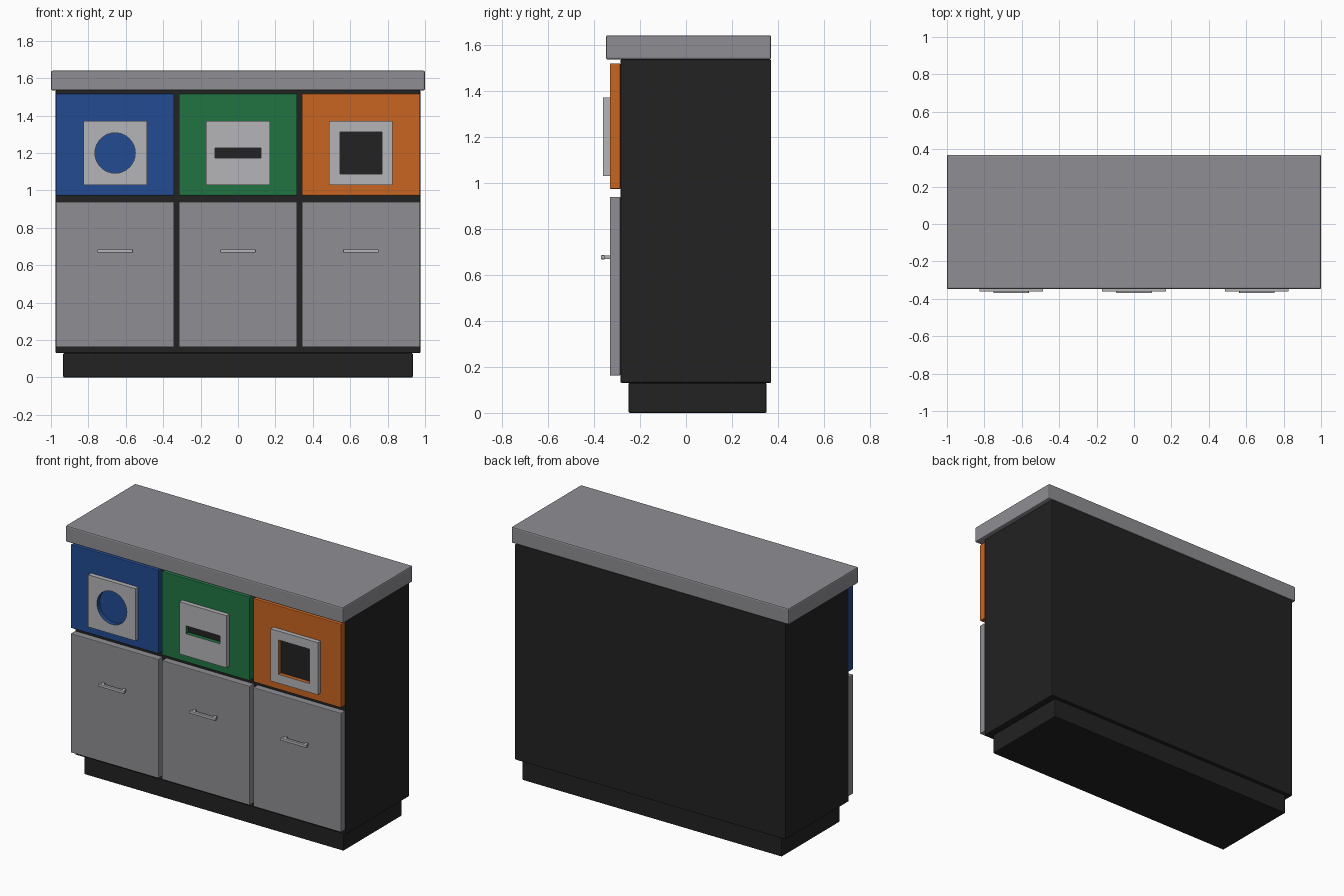
import bpy, bmesh, math

if "Cube" in bpy.data.objects:
    bpy.data.objects.remove(bpy.data.objects["Cube"])


def mat(name, rgb):
    m = bpy.data.materials.new(name)
    lin = [((c / 255 + 0.055) / 1.055) ** 2.4 for c in rgb]
    m.diffuse_color = (*lin, 1)
    m.use_nodes = True
    m.node_tree.nodes["Principled BSDF"].inputs["Base Color"].default_value = m.diffuse_color
    return m


GREY = mat("stone_grey", (143, 142, 147))
LIGHT = mat("light_metal", (181, 181, 185))
DARK = mat("dark_charcoal", (34, 34, 34))
BLUE = mat("blue", (35, 75, 146))
GREEN = mat("green", (33, 116, 66))
ORANGE = mat("orange", (200, 101, 34))


def finish(name, bm, mats):
    bmesh.ops.recalc_face_normals(bm, faces=bm.faces)
    me = bpy.data.meshes.new(name)
    bm.to_mesh(me)
    bm.free()
    ob = bpy.data.objects.new(name, me)
    bpy.context.collection.objects.link(ob)
    for m in mats:
        me.materials.append(m)
    return ob


def box(name, x, y, z, m, bevel=0.0):
    """Box from (min, max) ranges, with optional small bevel."""
    bm = bmesh.new()
    bmesh.ops.create_cube(bm, size=1)
    for v in bm.verts:
        v.co = [r[0] if c < 0 else r[1] for c, r in zip(v.co, (x, y, z))]
    ob = finish(name, bm, [m])
    if bevel:
        b = ob.modifiers.new("bevel", 'BEVEL')
        b.width = bevel
        b.segments = 2
    return ob


def frame(name, cx, cz, half, hole, y0, y1, mats):
    """Square plate with a hole; the hole walls take the second material."""
    bm = bmesh.new()
    rings = []
    for y in (y0, y1):
        inner = [bm.verts.new((cx + a, y, cz + b)) for a, b in hole]
        outer = []
        for a, b in hole:
            if len(hole) == 4:
                p = (math.copysign(half, a), math.copysign(half, b))
            else:
                k = half / max(abs(a), abs(b))
                p = (a * k, b * k)
            outer.append(bm.verts.new((cx + p[0], y, cz + p[1])))
        rings.append((inner, outer))
    (fi, fo), (bi, bo) = rings
    n = len(hole)
    for i in range(n):
        j = (i + 1) % n
        bm.faces.new((fi[i], fi[j], fo[j], fo[i]))
        bm.faces.new((bi[i], bi[j], bo[j], bo[i]))
        bm.faces.new((fo[i], fo[j], bo[j], bo[i]))
        bm.faces.new((fi[i], fi[j], bi[j], bi[i])).material_index = 1
    return finish(name, bm, mats)


def rect(w, h):
    return [(-w, -h), (w, -h), (w, h), (-w, h)]


# Carcass
box("plinth", (-0.935, 0.935), (-0.25, 0.35), (0, 0.13), DARK, 0.006)
box("cabinet_body", (-0.975, 0.975), (-0.285, 0.37), (0.13, 1.535), DARK, 0.006)
box("countertop", (-1, 1), (-0.348, 0.37), (1.535, 1.64), GREY, 0.008)

circle = [(0.108 * math.cos(math.tau * i / 32), 0.108 * math.sin(math.tau * i / 32))
          for i in range(32)]
bays = [("left", -0.657, BLUE, circle),
        ("middle", 0.0, GREEN, rect(0.124, 0.026)),
        ("right", 0.657, ORANGE, rect(0.112, 0.112))]

for side, cx, colour, hole in bays:
    xr = (cx - 0.316, cx + 0.316)
    # Coloured upper panel and lower door
    box(side + "_panel", xr, (-0.331, -0.285), (0.973, 1.518), colour, 0.004)
    box(side + "_door", xr, (-0.331, -0.285), (0.162, 0.938), GREY, 0.004)
    # Opening surround, with dark opening behind the rectangular holes
    frame(side + "_surround", cx, 1.2, 0.17, hole, -0.36, -0.331, [LIGHT, colour])
    if len(hole) == 4:
        w, h = hole[2]
        box(side + "_opening", (cx - w, cx + w), (-0.334, -0.330),
            (1.2 - h, 1.2 + h), DARK)
    # Handle bar on two posts
    box(side + "_handle", (cx - 0.095, cx + 0.095), (-0.37, -0.352), (0.667, 0.685), LIGHT, 0.003)
    for s in (-1, 1):
        px = cx + s * 0.075
        box(side + "_handle_post", (px - 0.008, px + 0.008), (-0.354, -0.33),
            (0.669, 0.683), LIGHT)
